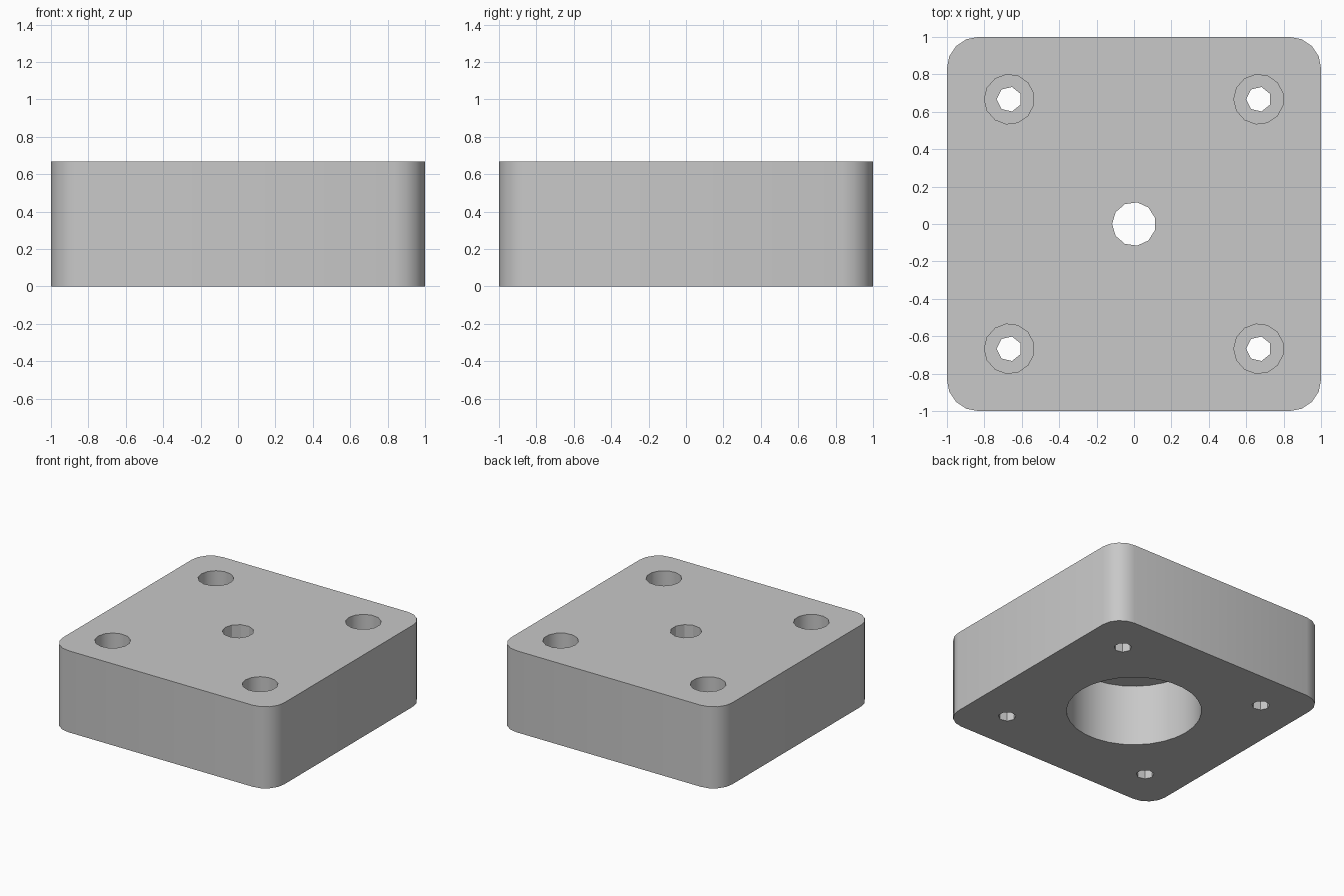
import bpy
import bmesh
from math import pi, cos, sin, radians

old = bpy.data.objects.get("Cube")
if old:
    bpy.data.objects.remove(old, do_unlink=True)

HEIGHT = 0.667
CORNER = 0.167
BOLT = 0.667

grey = bpy.data.materials.new("plain grey")
grey.use_nodes = True
grey.diffuse_color = (0.58, 0.58, 0.58, 1)
grey.node_tree.nodes["Principled BSDF"].inputs["Base Color"].default_value = grey.diffuse_color


def prism(name, outline, bottom, top):
    """Extrude a closed outline between two heights."""
    bm = bmesh.new()
    face = bm.faces.new([bm.verts.new((x, y, bottom)) for x, y in outline])
    ext = bmesh.ops.extrude_face_region(bm, geom=[face])
    for v in ext["geom"]:
        if isinstance(v, bmesh.types.BMVert):
            v.co.z = top
    bmesh.ops.recalc_face_normals(bm, faces=bm.faces)
    mesh = bpy.data.meshes.new(name)
    bm.to_mesh(mesh)
    bm.free()
    mesh.materials.append(grey)
    obj = bpy.data.objects.new(name, mesh)
    bpy.context.collection.objects.link(obj)
    return obj


def circle(radius, sides, cx=0, cy=0):
    """Polygon with its first corner pointing to -x."""
    return [(cx - radius * cos(2 * pi * i / sides), cy - radius * sin(2 * pi * i / sides))
            for i in range(sides)]


# Block with rounded vertical corners
outline = []
for quarter in range(4):
    mid = pi / 4 + quarter * pi / 2
    cx = (1 - CORNER) * (1 if cos(mid) > 0 else -1)
    cy = (1 - CORNER) * (1 if sin(mid) > 0 else -1)
    for step in range(5):
        a = quarter * pi / 2 + step * pi / 8
        outline.append((cx + CORNER * cos(a), cy + CORNER * sin(a)))
block = prism("mounting_block", outline, 0, HEIGHT)

# Round pocket underneath and the shaft hole above it
cutters = [
    prism("pocket_cutter", circle(0.5, 30), -0.1, 0.5),
    prism("shaft_hole_cutter", circle(0.117, 11), 0.4, 0.8),
]

# Counterbored screw holes at the four corners
for sx in (-1, 1):
    for sy in (-1, 1):
        x, y = sx * BOLT, sy * BOLT
        cutters.append(prism("screw_hole_cutter", circle(0.067, 7, x, y), -0.1, 0.5))
        cutters.append(prism("counterbore_cutter", circle(0.133, 13, x, y), 0.33, 0.8))

# Cut every hole, then discard the cutters
bpy.context.view_layer.objects.active = block
for cutter in cutters:
    cutter.hide_render = True
    mod = block.modifiers.new(cutter.name, "BOOLEAN")
    mod.operation = "DIFFERENCE"
    mod.solver = "EXACT"
    mod.object = cutter
    bpy.ops.object.modifier_apply(modifier=mod.name)
    bpy.data.objects.remove(cutter, do_unlink=True)

# Smooth the rounded walls, keep the rims and coarse holes sharp
bpy.ops.object.select_all(action="DESELECT")
block.select_set(True)
bpy.ops.object.shade_smooth_by_angle(angle=radians(30))
